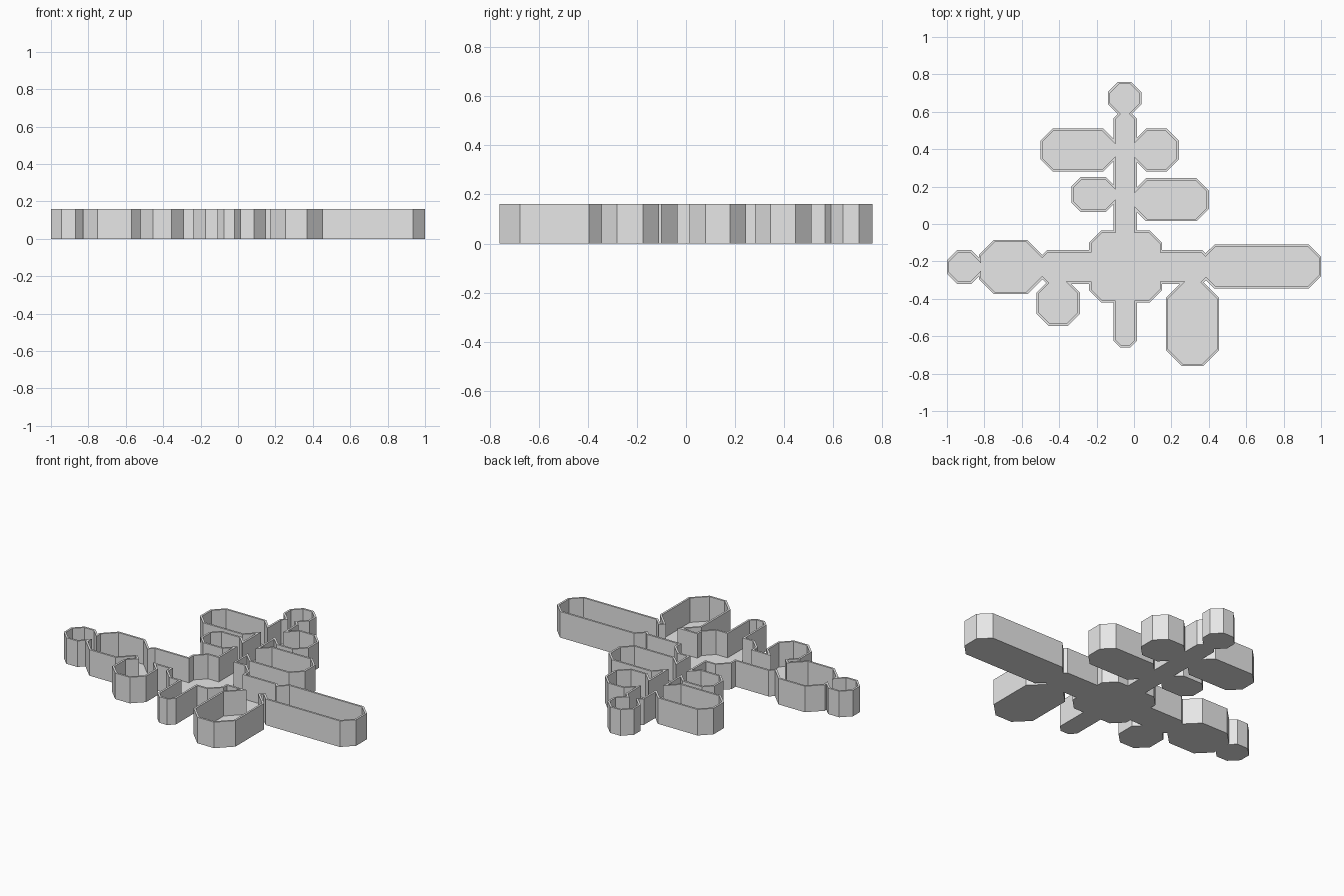
import bpy
import bmesh
from mathutils import Vector
from mathutils.geometry import delaunay_2d_cdt

cube = bpy.data.objects.get("Cube")
if cube:
    bpy.data.objects.remove(cube, do_unlink=True)

HEIGHT = 0.16
WALL = 0.012
FLOOR = 0.01

# Each space: x min, x max, y min, y max, corner chamfer
ROOMS = [
    (-0.24, 0.15, -0.42, -0.035, 0.065),    # central hall
    (-0.14, 0.04, 0.585, 0.76, 0.055),      # north end
    (-0.50, -0.10, 0.28, 0.51, 0.065),      # upper west
    (0.0, 0.24, 0.28, 0.51, 0.065),         # upper east
    (-0.335, -0.10, 0.065, 0.25, 0.05),     # middle west
    (0.0, 0.40, 0.015, 0.245, 0.065),       # middle east
    (-0.83, -0.49, -0.375, -0.085, 0.08),   # west
    (-1.0, -0.815, -0.32, -0.14, 0.055),    # far west
    (-0.52, -0.29, -0.545, -0.30, 0.065),   # south west
    (0.17, 0.455, -0.76, -0.31, 0.085),     # south east
    (0.365, 1.0, -0.345, -0.11, 0.065),     # far east
]
CORRIDORS = [
    (-0.11, 0.015, -0.66, 0.60, 0.035),     # north to south
    (-0.51, 0.41, -0.32, -0.14, 0.045),     # west to east
]


def chamfered_rectangle(x0, x1, y0, y1, c):
    """Counter-clockwise outline of a rectangle with cut corners."""
    return [Vector(p) for p in (
        (x0 + c, y0), (x1 - c, y0), (x1, y0 + c), (x1, y1 - c),
        (x1 - c, y1), (x0 + c, y1), (x0, y1 - c), (x0, y0 + c))]


# Merge all spaces into one flat outline
points, loops = [], []
for space in ROOMS + CORRIDORS:
    corners = chamfered_rectangle(*space)
    loops.append(list(range(len(points), len(points) + len(corners))))
    points += corners
flat_verts, _, flat_faces, *_ = delaunay_2d_cdt(points, [], loops, 1, 1e-5)

bm = bmesh.new()
verts = [bm.verts.new((p.x, p.y, 0)) for p in flat_verts]
for face in flat_faces:
    bm.faces.new([verts[i] for i in face])
bmesh.ops.delete(bm, geom=[v for v in bm.verts if not v.link_faces], context='VERTS')
bmesh.ops.dissolve_limit(bm, angle_limit=0.01, verts=bm.verts[:], edges=bm.edges[:])

# Raise the outline to a solid block
raised = bmesh.ops.extrude_face_region(bm, geom=bm.faces[:], use_keep_orig=True)
bmesh.ops.translate(bm, vec=(0, 0, HEIGHT),
                    verts=[g for g in raised['geom'] if isinstance(g, bmesh.types.BMVert)])
bmesh.ops.recalc_face_normals(bm, faces=bm.faces[:])

# Leave a thin wall around the rim and sink the inside to floor level
inside = [f for f in bm.faces if f.normal.z > 0.9]
bmesh.ops.inset_region(bm, faces=inside, thickness=WALL,
                       use_boundary=True, use_even_offset=True)
sunk = bmesh.ops.extrude_face_region(bm, geom=inside)
bmesh.ops.translate(bm, vec=(0, 0, FLOOR - HEIGHT),
                    verts=[g for g in sunk['geom'] if isinstance(g, bmesh.types.BMVert)])
bmesh.ops.delete(bm, geom=[f for f in inside if f.is_valid], context='FACES')
bmesh.ops.triangulate(bm, faces=[f for f in bm.faces if len(f.verts) > 4])
bmesh.ops.recalc_face_normals(bm, faces=bm.faces[:])

mesh = bpy.data.meshes.new("walled_floor_plan")
bm.to_mesh(mesh)
bm.free()
plan = bpy.data.objects.new("walled_floor_plan", mesh)
bpy.context.collection.objects.link(plan)

# Plain light grey
grey = bpy.data.materials.new("light_grey")
grey.use_nodes = True
colour = (0.8, 0.8, 0.8, 1)
grey.diffuse_color = colour
grey.node_tree.nodes["Principled BSDF"].inputs["Base Color"].default_value = colour
mesh.materials.append(grey)
